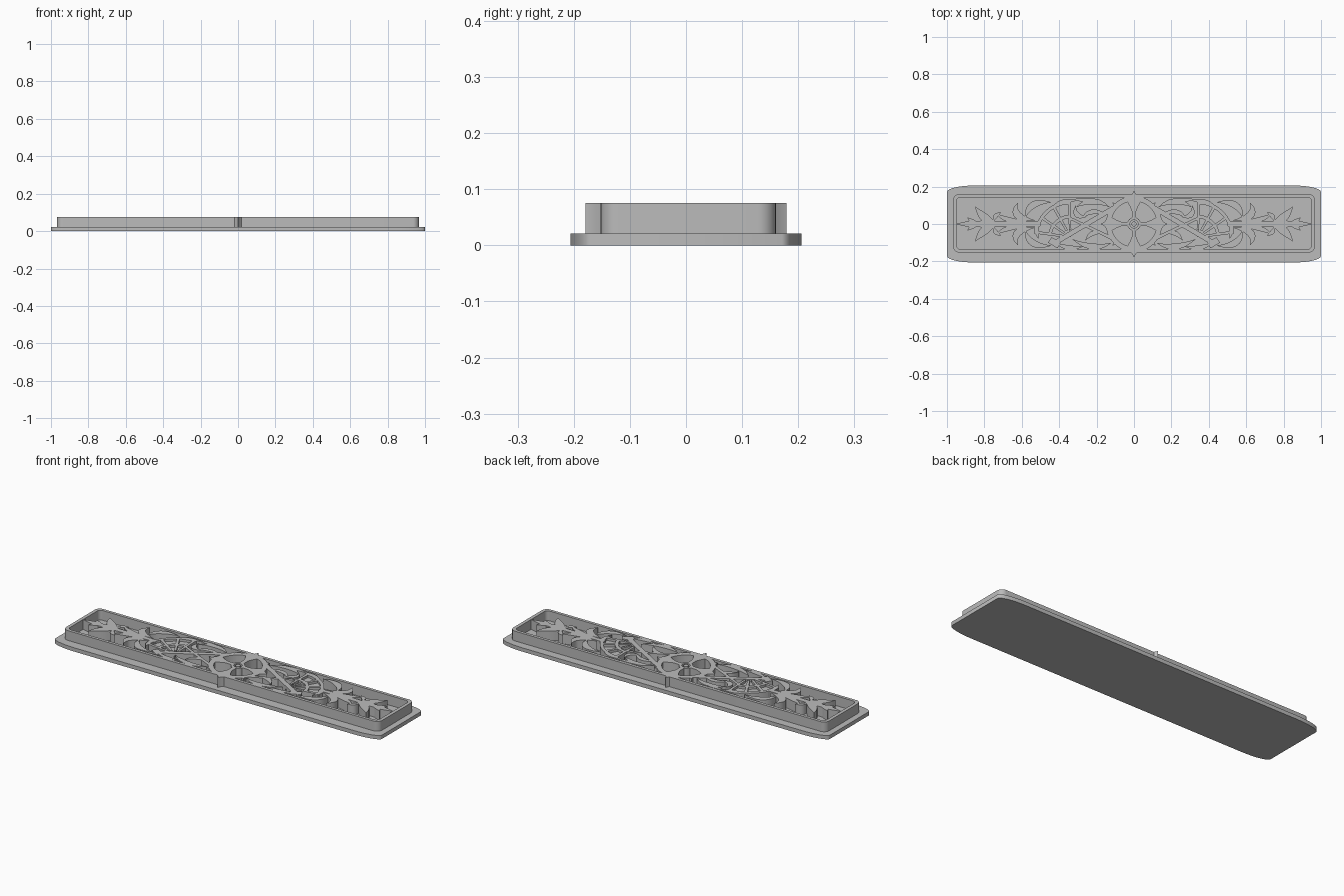
import bpy
import bmesh
from math import sin, cos, pi, radians
from mathutils import Vector

cube = bpy.data.objects.get("Cube")
if cube:
    bpy.data.objects.remove(cube, do_unlink=True)

PLATE_TOP = 0.021
TOP = 0.075

grey = bpy.data.materials.new("plain grey")
grey.use_nodes = True
grey.diffuse_color = (0.5, 0.5, 0.5, 1)
for node in grey.node_tree.nodes:
    if node.type == "BSDF_PRINCIPLED":
        node.inputs["Base Color"].default_value = (0.5, 0.5, 0.5, 1)


def finish(name, bm, mirror=""):
    bmesh.ops.recalc_face_normals(bm, faces=bm.faces)
    mesh = bpy.data.meshes.new(name)
    bm.to_mesh(mesh)
    bm.free()
    mesh.materials.append(grey)
    obj = bpy.data.objects.new(name, mesh)
    bpy.context.collection.objects.link(obj)
    bpy.ops.object.select_all(action="DESELECT")
    obj.select_set(True)
    bpy.context.view_layer.objects.active = obj
    bpy.ops.object.shade_smooth_by_angle(angle=radians(30))
    if mirror:
        mod = obj.modifiers.new("mirror", "MIRROR")
        mod.use_axis = ("x" in mirror, "y" in mirror, False)
        mod.use_mirror_merge = False
    return obj


def add_prism(bm, outline, z0=PLATE_TOP - 0.005, z1=TOP):
    """Closed outline extruded upward."""
    low = [bm.verts.new((p[0], p[1], z0)) for p in outline]
    high = [bm.verts.new((p[0], p[1], z1)) for p in outline]
    bm.faces.new(low)
    bm.faces.new(high)
    for i in range(len(low)):
        j = (i + 1) % len(low)
        bm.faces.new((low[i], low[j], high[j], high[i]))


def add_ring(bm, outer, inner, z0=PLATE_TOP - 0.005, z1=TOP):
    """Closed wall between two outlines with equal point counts."""
    loops = [[bm.verts.new((p[0], p[1], z)) for p in line]
             for line, z in ((outer, z0), (outer, z1), (inner, z1), (inner, z0))]
    n = len(outer)
    for k in range(4):
        a, b = loops[k], loops[(k + 1) % 4]
        for i in range(n):
            j = (i + 1) % n
            bm.faces.new((a[i], a[j], b[j], b[i]))


def prisms(name, outlines, mirror="", z1=TOP):
    bm = bmesh.new()
    for outline in outlines:
        add_prism(bm, outline, z1=z1)
    return finish(name, bm, mirror)


def rounded(hx, hy, rx, ry, steps=8, cy=0.0):
    pts = []
    for q, (sx, sy) in enumerate(((1, 1), (-1, 1), (-1, -1), (1, -1))):
        for i in range(steps + 1):
            a = (q + i / steps) * pi / 2
            pts.append((sx * (hx - rx) + rx * cos(a),
                        cy + sy * (hy - ry) + ry * sin(a)))
    return pts


def arc(cx, cy, r, a0, a1, n=14):
    return [(cx + r * cos(radians(a0 + (a1 - a0) * i / n)),
             cy + r * sin(radians(a0 + (a1 - a0) * i / n))) for i in range(n + 1)]


def circle(r, n=48):
    return arc(0, 0, r, 0, 360, n)[:-1]


def leaf(p0, p1, p2, width, n=12):
    """Curved blade, pointed at both ends."""
    a, b, c = Vector(p0), Vector(p1), Vector(p2)
    left, right = [], []
    for i in range(n + 1):
        t = i / n
        p = a * (1 - t) ** 2 + b * 2 * t * (1 - t) + c * t * t
        d = ((b - a) * (1 - t) + (c - b) * t).normalized()
        off = Vector((-d.y, d.x)) * width * sin(pi * t) / 2
        left.append(p + off)
        if 0 < i < n:
            right.append(p - off)
    return left + right[::-1]


def bar(p0, p1, w0, w1):
    a, b = Vector(p0), Vector(p1)
    d = (b - a).normalized()
    s = Vector((-d.y, d.x)) / 2
    return [a + s * w0, a - s * w0, b - s * w1, b + s * w1]


def rotate(pts, deg):
    c, s = cos(radians(deg)), sin(radians(deg))
    return [(x * c - y * s, x * s + y * c) for x, y in pts]


# Base plate with long elliptical corners
bm = bmesh.new()
add_prism(bm, rounded(1.0, 0.206, 0.15, 0.035), 0, PLATE_TOP)
finish("base_plate", bm)

# Raised border wall
bm = bmesh.new()
add_ring(bm, rounded(0.967, 0.156, 0.032, 0.032, cy=0.004),
         rounded(0.948, 0.139, 0.02, 0.02, cy=0.004))
finish("border_wall", bm)

# Central medallion: rim, hub and flared cross
bm = bmesh.new()
add_ring(bm, circle(0.15), circle(0.122))
add_ring(bm, circle(0.036, 24), circle(0.022, 24))
add_prism(bm, circle(0.013, 16))
finish("medallion_rings", bm)

arm = [(0.032, 0.012), (0.07, 0.012), (0.095, 0.022), (0.126, 0.04),
       (0.126, -0.04), (0.095, -0.022), (0.07, -0.012), (0.032, -0.012)]
point = [(0.145, 0.028), (0.16, 0.01), (0.179, 0), (0.16, -0.01), (0.145, -0.028)]
prisms("medallion_cross", [rotate(arm, 90 * k) for k in range(4)])
prisms("medallion_points", [rotate(point, 90 * k) for k in range(4)])
prisms("medallion_studs",
       [rotate([(0.145, 0.012), (0.162, 0), (0.145, -0.012)], 45 + 90 * k)
        for k in range(4)])

# Axe shafts leaving the medallion
prisms("axe_shaft", [bar((0.11, 0.085), (0.43, -0.105), 0.026, 0.026),
                     bar((0.40, -0.115), (0.45, -0.085), 0.035, 0.035),
                     bar((0.11, -0.08), (0.34, 0.03), 0.018, 0.014)], "x")

# Fan shaped axe blades with a sunk panel and raised ribs
cx, cy = 0.34, -0.07
prisms("blade_panel", [[(cx, cy)] + arc(cx, cy, 0.18, 8, 88)], "x", 0.062)
bands = [arc(cx, cy, r + 0.009, 5, 91) + arc(cx, cy, r - 0.009, 91, 5)
         for r in (0.185, 0.11)]
ribs = []
for a in (8, 34, 61, 88):
    u = Vector((cos(radians(a)), sin(radians(a))))
    o = Vector((cx, cy))
    ribs.append(bar(o + u * 0.04, o + u * 0.185, 0.012, 0.016))
prisms("blade_ribs", bands + ribs, "x")
prisms("blade_horns", [leaf((0.30, 0.125), (0.40, 0.13), (0.44, 0.08), 0.025),
                       leaf((0.49, 0.03), (0.54, -0.01), (0.51, -0.08), 0.025)], "x")

# Scrolls between medallion and blades
prisms("upper_scrolls", [
    leaf((0.13, 0.09), (0.22, 0.15), (0.31, 0.09), 0.032),
    leaf((0.31, 0.10), (0.33, 0.03), (0.25, 0.04), 0.028),
    leaf((0.15, 0.05), (0.23, 0.09), (0.28, 0.03), 0.026),
    leaf((0.20, 0.13), (0.27, 0.13), (0.33, 0.13), 0.02)], "x")
prisms("lower_scrolls", [
    leaf((0.12, -0.10), (0.22, -0.15), (0.33, -0.08), 0.032),
    leaf((0.16, -0.05), (0.23, -0.03), (0.26, -0.09), 0.026),
    leaf((0.27, -0.12), (0.36, -0.14), (0.42, -0.10), 0.024)], "x")

# Outer leaves curling around the stem
prisms("outer_leaves", [
    leaf((0.44, 0.115), (0.57, 0.13), (0.58, 0.03), 0.036),
    leaf((0.53, 0.02), (0.67, 0.03), (0.62, 0.115), 0.04),
    leaf((0.55, 0.01), (0.70, 0.015), (0.73, 0.055), 0.026)], "xy")

# Stem, crescent barbs and spear tip
prisms("spear_barbs", [
    leaf((0.73, 0.0), (0.80, 0.015), (0.85, 0.095), 0.045),
    leaf((0.75, 0.01), (0.75, 0.05), (0.71, 0.06), 0.022),
    leaf((0.82, 0.0), (0.87, 0.01), (0.89, 0.035), 0.022)], "xy")
prisms("spear_stem", [
    bar((0.50, 0), (0.76, 0), 0.024, 0.03),
    [(0.73, 0), (0.78, 0.024), (0.83, 0.016), (0.88, 0.018), (0.955, 0),
     (0.88, -0.018), (0.83, -0.016), (0.78, -0.024)]], "x")
